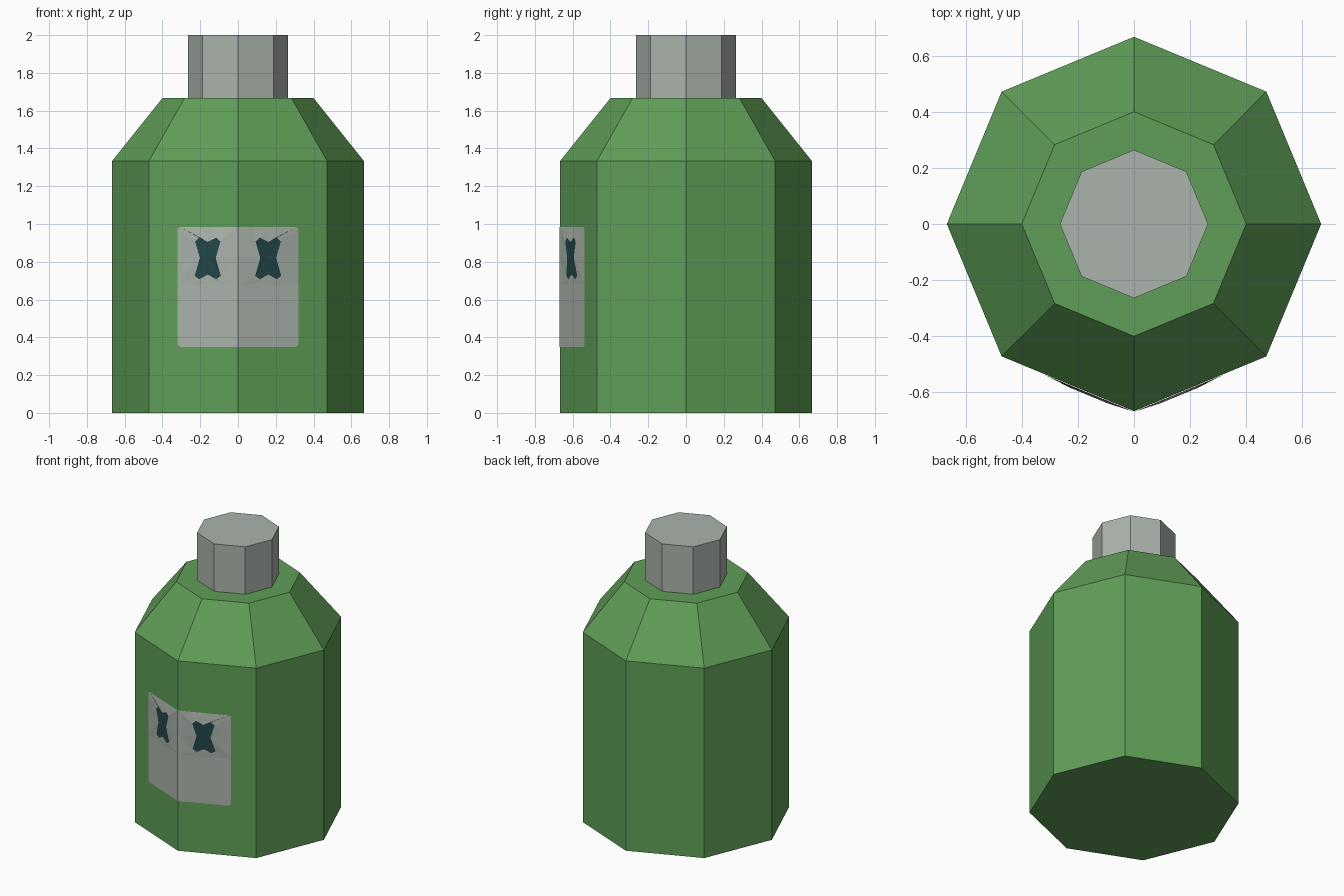
import bpy, bmesh, math

if "Cube" in bpy.data.objects:
    bpy.data.objects.remove(bpy.data.objects["Cube"])

R = 0.667                                   # body radius, one corner faces front
SLOPE = math.tan(math.radians(22.5))        # slant of the two front faces


def material(name, rgb):
    m = bpy.data.materials.new(name)
    m.diffuse_color = (*rgb, 1)
    m.use_nodes = True
    m.node_tree.nodes["Principled BSDF"].inputs["Base Color"].default_value = m.diffuse_color
    return m


green = material("green", (0.115, 0.345, 0.095))
grey = material("light_grey", (0.41, 0.45, 0.41))
teal = material("dark_teal", (0.017, 0.062, 0.068))


def finish(bm, name, mat):
    mesh = bpy.data.meshes.new(name)
    bm.to_mesh(mesh)
    bm.free()
    mesh.materials.append(mat)
    ob = bpy.data.objects.new(name, mesh)
    bpy.context.collection.objects.link(ob)
    return ob


def octagon_stack(name, profile, mat):
    """Closed eight-sided solid through (radius, height) rings."""
    bm = bmesh.new()
    rings = [[bm.verts.new((r * math.cos(i * math.pi / 4),
                            r * math.sin(i * math.pi / 4), z))
              for i in range(8)] for r, z in profile]
    for a, b in zip(rings, rings[1:]):
        for i in range(8):
            j = (i + 1) % 8
            bm.faces.new((a[i], a[j], b[j], b[i]))
    bm.faces.new(rings[0][::-1])
    bm.faces.new(rings[-1])
    return finish(bm, name, mat)


# bottle body with sloped shoulder, and the cap
octagon_stack("bottle_body", [(R, 0), (R, 1.333), (0.4, 1.667)], green)
octagon_stack("cap", [(0.264, 1.667), (0.264, 2.0)], grey)

# label patches: each eye outline (right half) paired with the patch border
CX, CZ = 0.16, 0.82
EYE = [(0, .085), (.045, .108), (.067, .088), (.042, 0),
       (.069, -.095), (.045, -.112), (0, -.088)]
BORDER = [(0, .165), (.148, .165), (.16, .153), (.16, 0),
          (.16, -.14), (.08, -.14), (0, -.14)]
SEAM_BORDER = [(0, .165), (.08, .165), (.16, .165)] + BORDER[3:]


def loop(right, left):
    return right + [(-x, z) for x, z in left[-2:0:-1]]


def on_front(bm, x, z, side, lift):
    """Vertex on one of the two front faces, lifted slightly off it."""
    return bm.verts.new((side * x, -R + SLOPE * x - lift, z))


def add_face(bm, verts, side):
    bm.faces.new(verts if side < 0 else verts[::-1])


label, eyes = bmesh.new(), bmesh.new()
for side in (-1, 1):
    inner = [(CX + x, CZ + z) for x, z in loop(EYE, EYE)]
    outer = [(CX + x, CZ + z) for x, z in loop(BORDER, SEAM_BORDER)]
    lifts = [0.011 if z > CZ - 0.01 else 0.004 for x, z in inner]
    vi = [on_front(label, x, z, side, h) for (x, z), h in zip(inner, lifts)]
    vo = [on_front(label, x, z, side, 0.002) for x, z in outer]
    n = len(vi)
    # raised upper patch around the eye
    for i in range(n):
        j = (i + 1) % n
        a, b, c, d = vi[i], vi[j], vo[j], vo[i]
        add_face(label, (a, b, c), side)
        add_face(label, (a, c, d), side)
    # flat lower patch with a clipped outer corner
    low = [(0, .68), (0, .35), (.308, .35), (.32, .362), (.32, .68)]
    add_face(label, [on_front(label, x, z, side, 0.002) for x, z in low][::-1], side)
    # eye fan
    mid = on_front(eyes, CX, CZ, side, 0.008)
    ve = [on_front(eyes, x, z, side, h) for (x, z), h in zip(inner, lifts)]
    for i in range(n):
        add_face(eyes, (mid, ve[(i + 1) % n], ve[i])[::-1], side)

for bm, name, mat in ((label, "label", grey), (eyes, "eyes", teal)):
    bmesh.ops.remove_doubles(bm, verts=bm.verts, dist=0.0005)
    # turn every plate face toward the front
    bm.normal_update()
    for f in bm.faces:
        if f.normal.y > 0:
            f.normal_flip()
    finish(bm, name, mat)
